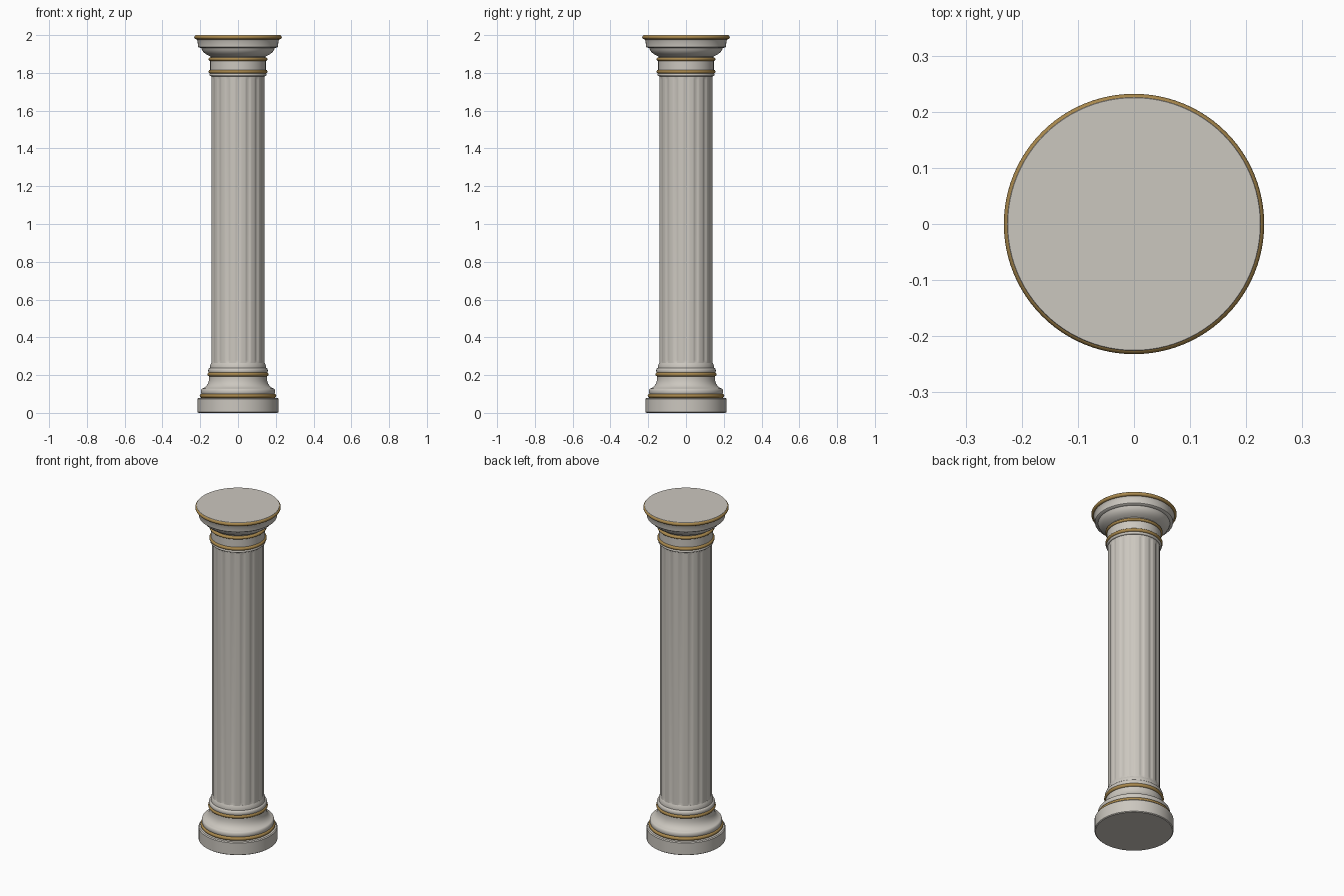
import bpy, bmesh, math

if "Cube" in bpy.data.objects:
    bpy.data.objects.remove(bpy.data.objects["Cube"])

SEG = 96

def mat(name, c):
    m = bpy.data.materials.new(name)
    m.diffuse_color = (*c, 1)
    m.use_nodes = True
    m.node_tree.nodes["Principled BSDF"].inputs["Base Color"].default_value = m.diffuse_color
    return m

stone = mat("warm_stone", (0.60, 0.57, 0.52))
gold = mat("aged_gold", (0.40, 0.25, 0.075))

def finish(name, bm, m, angle=35):
    bmesh.ops.recalc_face_normals(bm, faces=bm.faces)
    me = bpy.data.meshes.new(name)
    bm.to_mesh(me)
    bm.free()
    me.materials.append(m)
    ob = bpy.data.objects.new(name, me)
    bpy.context.collection.objects.link(ob)
    bpy.ops.object.select_all(action='DESELECT')
    ob.select_set(True)
    bpy.context.view_layer.objects.active = ob
    bpy.ops.object.shade_smooth_by_angle(angle=math.radians(angle))
    return ob

def lathe(name, profile, m, seg=SEG, radius=lambda r, z, a: r):
    """Revolve (r, z) points around z and cap both ends."""
    bm = bmesh.new()
    rings = []
    for r, z in profile:
        ring = []
        for i in range(seg):
            a = 2 * math.pi * i / seg
            q = radius(r, z, a)
            ring.append(bm.verts.new((q * math.cos(a), q * math.sin(a), z)))
        rings.append(ring)
    for lo, hi in zip(rings, rings[1:]):
        for i in range(seg):
            j = (i + 1) % seg
            bm.faces.new((lo[i], lo[j], hi[j], hi[i]))
    bm.faces.new(rings[0][::-1])
    bm.faces.new(rings[-1])
    return finish(name, bm, m)

def bead(r, z0, z1, bulge, n=8):
    """Half-round moulding profile bulging out from radius r."""
    h = (z1 - z0) / 2
    return [(r + bulge * math.sin(math.pi * k / n),
             z0 + h - h * math.cos(math.pi * k / n)) for k in range(n + 1)]

# round plinth
lathe("plinth", [(0.209, 0), (0.214, 0.004), (0.214, 0.074), (0.209, 0.079)], stone)

# base mouldings: lower roll, hollow and upper roll
lathe("base_moulding",
      [(0.19, 0.078)] + bead(0.187, 0.095, 0.130, 0.010)
      + [(0.178, 0.134), (0.168, 0.142), (0.160, 0.154), (0.155, 0.168), (0.153, 0.184),
         (0.153, 0.205)] + bead(0.148, 0.207, 0.238, 0.010)
      + [(0.148, 0.245), (0.145, 0.258), (0.141, 0.266)], stone)

# gently fluted shaft, flutes fade out at both ends
FLUTES = 16
def flute(r, z, a):
    fade = max(0, min(1, (z - 0.26) / 0.02, (1.785 - z) / 0.02))
    return r - 0.004 * fade * max(0, math.cos(FLUTES * a)) ** 0.7
lathe("shaft", [(0.142, z) for z in (0.24, 0.26, 0.27, 0.28, 1.765, 1.775, 1.785, 1.80)],
      stone, 192, flute)

# neck of the capital
lathe("neck", bead(0.143, 1.782, 1.798, 0.008)
      + [(0.147, 1.80), (0.147, 1.88), (0.138, 1.885)], stone)

# flaring capital and its upper block
lathe("capital",
      [(0.140, 1.872), (0.146, 1.887), (0.157, 1.892), (0.170, 1.899), (0.182, 1.909),
       (0.190, 1.920), (0.195, 1.932), (0.207, 1.934), (0.212, 1.938),
       (0.214, 1.968), (0.218, 1.976), (0.222, 1.982)], stone)

# gold rings
for name, r, z0, z1, b in (("base_lower_ring", 0.190, 0.079, 0.102, 0.013),
                           ("base_upper_ring", 0.150, 0.193, 0.215, 0.012),
                           ("neck_lower_ring", 0.144, 1.796, 1.817, 0.012),
                           ("neck_upper_ring", 0.144, 1.863, 1.882, 0.012),
                           ("top_rim", 0.222, 1.978, 1.999, 0.010)):
    lathe(name, bead(r, z0, z1, b), gold)

# flat stone top inside the rim
lathe("top_slab", [(0.224, 1.985), (0.226, 1.998), (0.225, 2.0)], stone)
